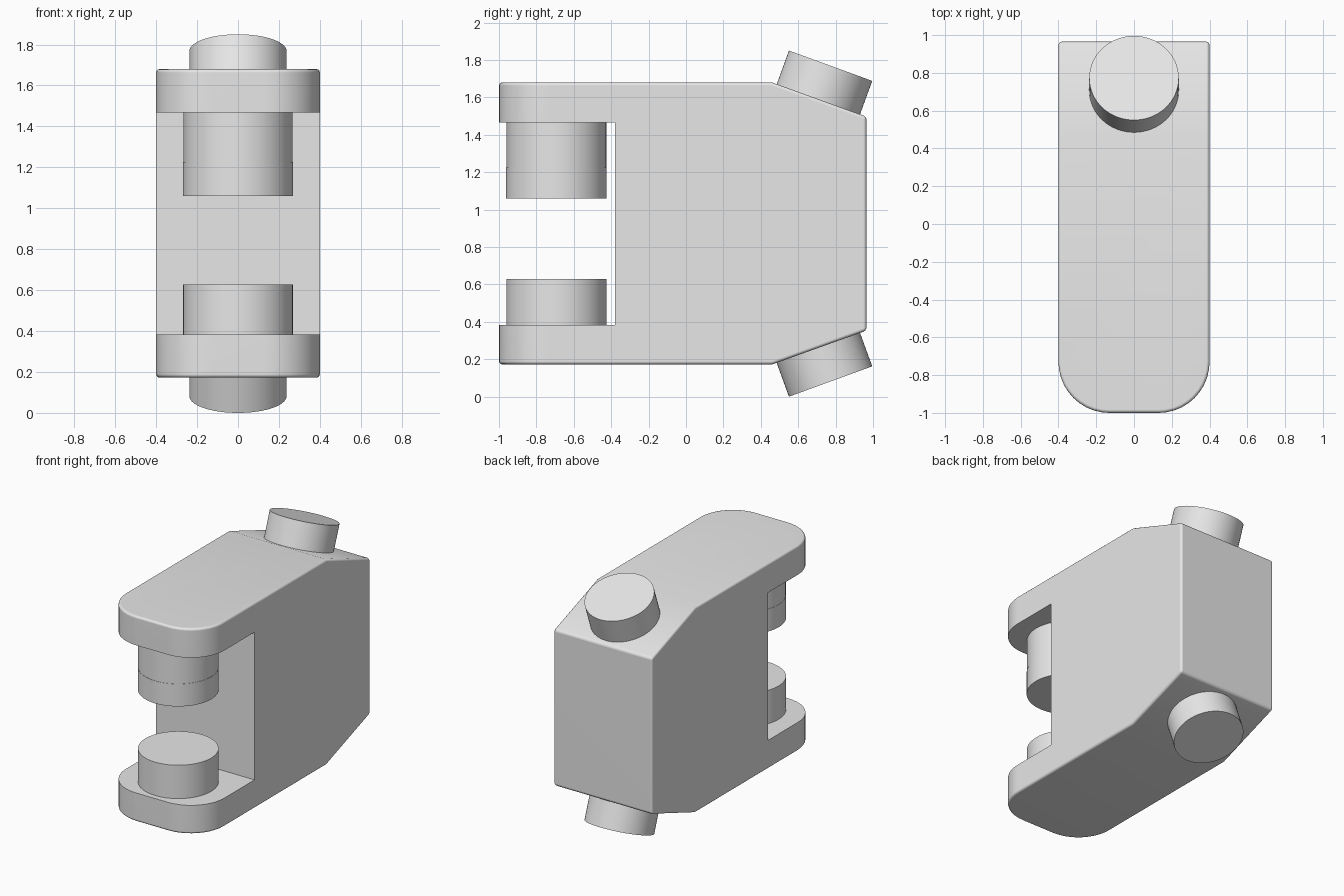
import bpy, bmesh, math
from mathutils import Matrix, Vector

cube = bpy.data.objects.get("Cube")
if cube:
    bpy.data.objects.remove(cube, do_unlink=True)

grey = bpy.data.materials.new("light grey")
grey.use_nodes = True
grey.diffuse_color = (0.8, 0.8, 0.8, 1)
grey.node_tree.nodes["Principled BSDF"].inputs["Base Color"].default_value = (0.8, 0.8, 0.8, 1)

MID = 0.925                      # height of the mirror plane
HALF_WIDTH = 0.4
SLOT_LOW, SLOT_HIGH = 0.383, 1.467


def finish(name, bm):
    bmesh.ops.recalc_face_normals(bm, faces=bm.faces)
    mesh = bpy.data.meshes.new(name)
    bm.to_mesh(mesh)
    bm.free()
    mesh.materials.append(grey)
    obj = bpy.data.objects.new(name, mesh)
    bpy.context.collection.objects.link(obj)
    bpy.ops.object.select_all(action="DESELECT")
    obj.select_set(True)
    bpy.context.view_layer.objects.active = obj
    bpy.ops.object.shade_smooth_by_angle(angle=math.radians(35))
    return obj


def cylinder(name, start, end, radius):
    start, end = Vector(start), Vector(end)
    axis = end - start
    bm = bmesh.new()
    turn = Vector((0, 0, 1)).rotation_difference(axis).to_matrix().to_4x4()
    bmesh.ops.create_cone(bm, cap_ends=True, segments=64, radius1=radius, radius2=radius,
                          depth=axis.length,
                          matrix=Matrix.Translation((start + end) / 2) @ turn)
    return finish(name, bm)


# C-shaped body: side profile extruded across the width
profile = [(-1, 0.172), (0.46, 0.172), (0.965, 0.353), (0.965, 1.497), (0.46, 1.68),
           (-1, 1.68), (-1, SLOT_HIGH), (-0.38, SLOT_HIGH), (-0.38, SLOT_LOW), (-1, SLOT_LOW)]
bm = bmesh.new()
face = bm.faces.new([bm.verts.new((-HALF_WIDTH, y, z)) for y, z in profile])
side = bmesh.ops.extrude_face_region(bm, geom=[face])
bmesh.ops.translate(bm, vec=(2 * HALF_WIDTH, 0, 0),
                    verts=[g for g in side["geom"] if isinstance(g, bmesh.types.BMVert)])
bmesh.ops.recalc_face_normals(bm, faces=bm.faces)

# Round the arm tips in plan
tips = [e for e in bm.edges if all(v.co.y < -0.99 for v in e.verts)
        and abs(e.verts[0].co.x - e.verts[1].co.x) < 0.01]
bmesh.ops.bevel(bm, geom=tips, offset=0.27, segments=10, profile=0.5, affect="EDGES")


# Soften the outer edges, leaving the slot's flat faces crisp
def in_slot_plane(edge):
    return any(all(abs(v.co.z - z) < 0.001 for v in edge.verts) for z in (SLOT_LOW, SLOT_HIGH))


outer = [e for e in bm.edges if e.is_manifold and e.calc_face_angle() > math.radians(35)
         and not in_slot_plane(e)]
bmesh.ops.bevel(bm, geom=outer, offset=0.017, segments=3, profile=0.5, affect="EDGES")
body = finish("clamp_body", bm)
weighted = body.modifiers.new("Weighted normals", "WEIGHTED_NORMAL")
weighted.keep_sharp = True

# Facing pads in the jaw, the upper one in two stages
PAD_Y = -0.693
cylinder("lower_pad", (0, PAD_Y, SLOT_LOW - 0.05), (0, PAD_Y, 0.628), 0.268)
cylinder("upper_pad_collar", (0, PAD_Y, 1.22), (0, PAD_Y, SLOT_HIGH + 0.05), 0.267)
cylinder("upper_pad", (0, PAD_Y, 1.06), (0, PAD_Y, 1.225), 0.269)

# Tilted knobs on the sloped back corners, mirrored top and bottom
tilt = math.radians(20)
for name, sign in (("upper_knob", 1), ("lower_knob", -1)):
    axis = Vector((0, math.sin(tilt), sign * math.cos(tilt)))
    tip = Vector((0, 0.773, MID + sign * 0.844))
    cylinder(name, tip - axis * 0.24, tip, 0.237)
